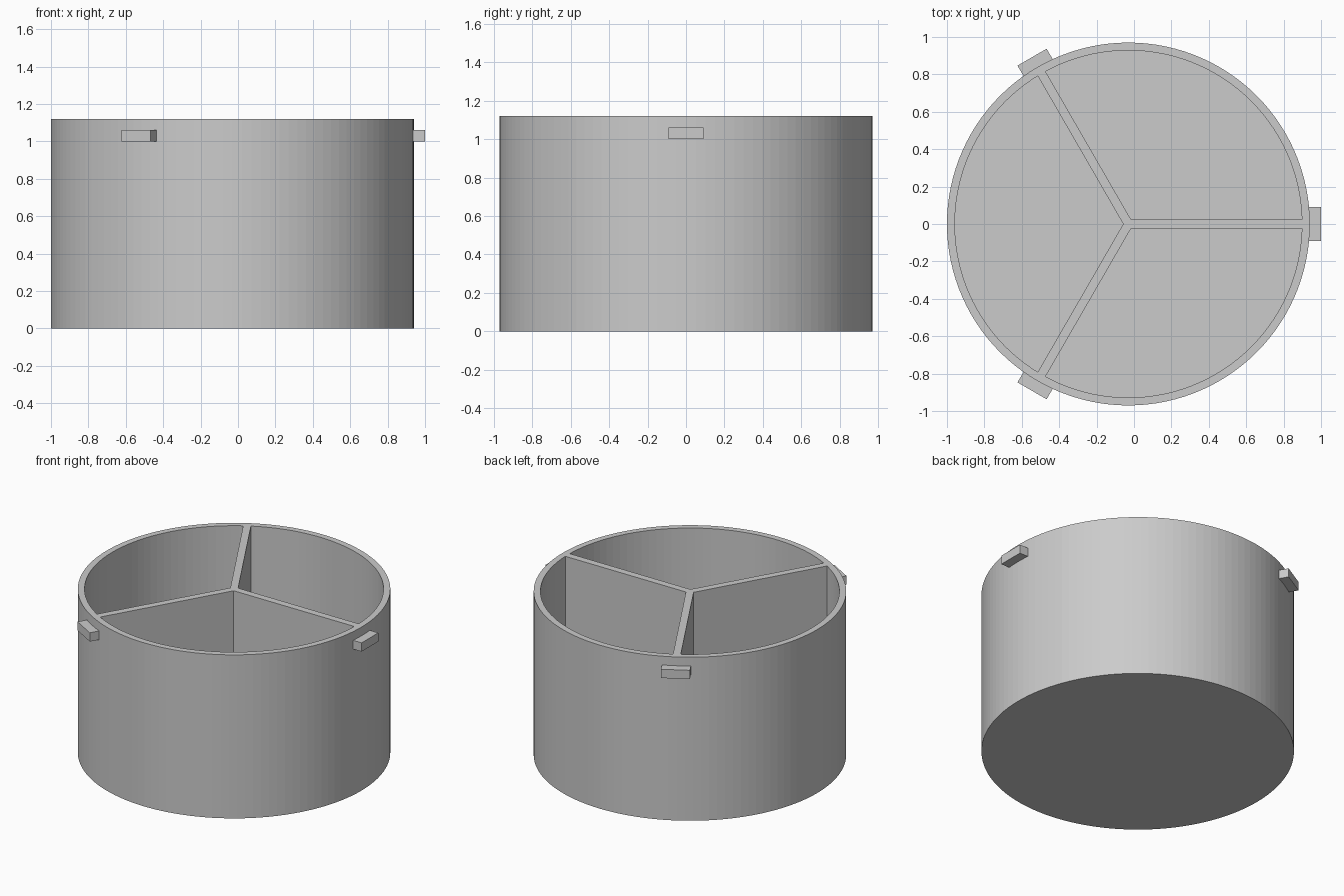
import bpy, bmesh
from math import sin, cos, pi, radians
from mathutils import Matrix, Vector

cube = bpy.data.objects.get("Cube")
if cube:
    bpy.data.objects.remove(cube, do_unlink=True)

CENTRE = Vector((-0.03, 0, 0))
R_OUT, R_IN, HEIGHT, FLOOR = 0.97, 0.928, 1.12, 0.045
SEGMENTS, WALL = 120, 0.048
ARMS = [0, radians(120), radians(240)]

grey = bpy.data.materials.new("light_grey")
grey.use_nodes = True
colour = (0.6, 0.6, 0.6, 1)
grey.diffuse_color = colour
grey.node_tree.nodes["Principled BSDF"].inputs["Base Color"].default_value = colour


def finish(name, bm):
    bmesh.ops.recalc_face_normals(bm, faces=bm.faces)
    mesh = bpy.data.meshes.new(name)
    bm.to_mesh(mesh)
    bm.free()
    mesh.materials.append(grey)
    obj = bpy.data.objects.new(name, mesh)
    obj.location = CENTRE
    bpy.context.collection.objects.link(obj)
    return obj


def ring(bm, radius, z):
    angles = [2 * pi * i / SEGMENTS for i in range(SEGMENTS)]
    return [bm.verts.new((radius * cos(a), radius * sin(a), z)) for a in angles]


# Round open container: outer wall, rim, inner wall, floor
bm = bmesh.new()
profile = [(R_OUT, 0), (R_OUT, HEIGHT), (R_IN, HEIGHT), (R_IN, FLOOR)]
rings = [ring(bm, r, z) for r, z in profile]
for low, high in zip(rings, rings[1:]):
    for i in range(SEGMENTS):
        j = (i + 1) % SEGMENTS
        bm.faces.new((low[i], low[j], high[j], high[i]))
bm.faces.new(rings[0])
bm.faces.new(rings[-1])
finish("container", bm)

# Three-armed divider, extruded from its Y-shaped outline
bm = bmesh.new()
outline = []
reach = R_IN + 0.002
for a in ARMS:
    out, side = Vector((cos(a), sin(a), 0)), Vector((-sin(a), cos(a), 0))
    notch = a + pi / 3
    outline += [out * reach - side * WALL / 2, out * reach + side * WALL / 2,
                Vector((cos(notch), sin(notch), 0)) * WALL / 2 / sin(pi / 3)]
base = bm.faces.new([bm.verts.new((p.x, p.y, FLOOR)) for p in outline])
top = bmesh.ops.extrude_face_region(bm, geom=[base], use_keep_orig=True)["geom"]
bmesh.ops.translate(bm, vec=(0, 0, HEIGHT - FLOOR),
                    verts=[v for v in top if isinstance(v, bmesh.types.BMVert)])
finish("divider", bm)

# Locking tabs on the outside, one at the end of each divider arm
for n, a in enumerate(ARMS):
    bm = bmesh.new()
    inner, outer = R_OUT - 0.02, 1.03
    place = (Matrix.Rotation(a, 4, 'Z')
             @ Matrix.Translation(((inner + outer) / 2, 0, 1.03))
             @ Matrix.Diagonal((outer - inner, 0.18, 0.06, 1)))
    bmesh.ops.create_cube(bm, size=1, matrix=place)
    finish("locking_tab_%d" % (n + 1), bm)
